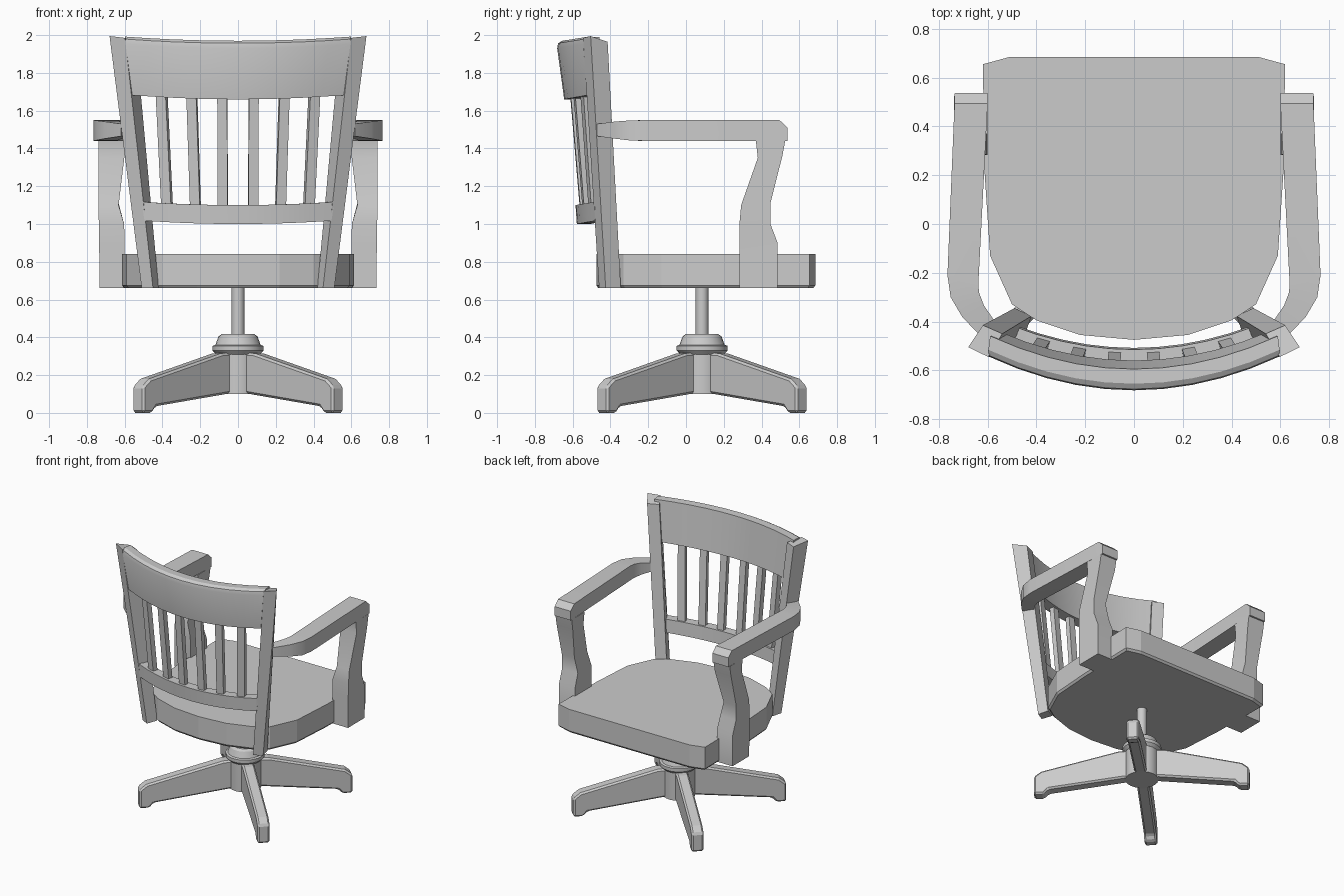
import bpy, bmesh, math
from mathutils import Matrix, Vector

if "Cube" in bpy.data.objects:
    bpy.data.objects.remove(bpy.data.objects["Cube"])


def loft(name, rings, smooth=False, bevel=0.0):
    """Skin a list of equal-length closed rings and cap both ends."""
    bm = bmesh.new()
    rows = [[bm.verts.new(p) for p in r] for r in rings]
    n = len(rows[0])
    for a, b in zip(rows, rows[1:]):
        for i in range(n):
            j = (i + 1) % n
            bm.faces.new((a[i], a[j], b[j], b[i]))
    bm.faces.new(rows[0])
    bm.faces.new(rows[-1])
    bmesh.ops.recalc_face_normals(bm, faces=bm.faces)
    me = bpy.data.meshes.new(name)
    bm.to_mesh(me)
    bm.free()
    ob = bpy.data.objects.new(name, me)
    bpy.context.collection.objects.link(ob)
    if bevel:
        m = ob.modifiers.new("bevel", 'BEVEL')
        m.width, m.segments, m.limit_method = bevel, 1, 'ANGLE'
    if smooth:
        bpy.ops.object.select_all(action='DESELECT')
        ob.select_set(True)
        bpy.context.view_layer.objects.active = ob
        bpy.ops.object.shade_smooth_by_angle(angle=math.radians(30))
    return ob


def lathe(name, profile, sides=24):
    rings = [[(r * math.cos(2 * math.pi * i / sides),
               CY + r * math.sin(2 * math.pi * i / sides), z)
              for i in range(sides)] for r, z in profile]
    return loft(name, rings, smooth=True)


CY = 0.085   # base centre
BOW = 0.39   # bow of the backrest

# Base hub, collar and post
lathe("base_hub", [(0.115, 0.10), (0.115, 0.32)], 20)
lathe("base_collar", [(0.115, 0.31), (0.135, 0.33), (0.135, 0.355), (0.12, 0.36),
                      (0.103, 0.405), (0.085, 0.418)])
lathe("post", [(0.034, 0.40), (0.034, 0.69)], 16)

# Four diagonal base legs
prof = [(0.75, 0), (0.75, 0.14), (0.70, 0.18), (0.16, 0.315), (0.04, 0.32),
        (0.04, 0.10), (0.12, 0.10), (0.65, 0.035), (0.68, 0)]
for k in range(4):
    rot = Matrix.Translation((0, CY, 0)) @ Matrix.Rotation(math.radians(45 + 90 * k), 4, 'Z')
    loft(f"base_leg_{k + 1}", [[rot @ Vector((r, w, z)) for r, z in prof]
                               for w in (-0.043, 0.043)], bevel=0.012)

# Seat with a slightly tucked bottom edge
half = [(0.51, 0.685), (0.62, 0.655), (0.612, 0.2), (0.59, -0.13), (0.50, -0.33),
        (0.40, -0.395), (0.22, -0.455)]
outline = half + [(0, -0.475)] + [(-x, y) for x, y in reversed(half)]


def seat_ring(s, z):
    return [(x * s, 0.1 + (y - 0.1) * s, z) for x, y in outline]


loft("seat", [seat_ring(0.98, 0.66), seat_ring(1, 0.675), seat_ring(1, 0.84)])

# Curved back rails: section points are (y, z, half length)
def rail(name, section, lift):
    rings = []
    for i in range(11):
        t = -1 + i / 5
        rings.append([(t * h, y + BOW * (t * h) ** 2, z + lift * t * t) for y, z, h in section])
    loft(name, rings, smooth=True)


rail("top_rail", [(-0.645, 1.66, 0.56), (-0.682, 1.93, 0.595), (-0.677, 1.957, 0.597),
                  (-0.655, 1.97, 0.597), (-0.595, 1.968, 0.59), (-0.56, 1.66, 0.555)], 0.022)
rail("lower_rail", [(-0.578, 1.0, 0.495), (-0.585, 1.10, 0.51),
                    (-0.515, 1.10, 0.50), (-0.508, 1.0, 0.485)], 0.017)

# Six back slats fanning upward
def slat_ring(x, yc, z):
    y, w, d = yc + BOW * x * x, 0.026, 0.018
    tilt = 2 * BOW * x
    return [(x + u * w - v * d * tilt, y + u * w * tilt + v * d, z)
            for u, v in ((-1, -1), (1, -1), (1, 1), (-1, 1))]


for i, (lo, hi) in enumerate([(0.08, 0.083), (0.225, 0.245), (0.375, 0.405)]):
    for s, side in ((1, "right"), (-1, "left")):
        loft(f"slat_{side}_{i + 1}", [slat_ring(s * lo, -0.545, 1.08),
                                      slat_ring(s * hi, -0.598, 1.70)])

for s, side in ((1, "right"), (-1, "left")):
    # Splayed back post, turned to follow the bow
    low = [(0.51, -0.425, 0.66), (0.45, -0.46, 0.66), (0.42, -0.377, 0.66), (0.49, -0.345, 0.66)]
    top = [(0.68, -0.505, 1.995), (0.598, -0.545, 1.985), (0.54, -0.45, 1.965), (0.62, -0.415, 1.965)]
    loft(f"back_post_{side}", [[(s * x, y, z) for x, y, z in r] for r in (low, top)])

    # Arm upright: back y, z, front y, z, inner x, outer x
    up = [(0.283, 0.66, 0.485, 0.66, 0.60, 0.733), (0.283, 0.90, 0.485, 0.90, 0.60, 0.735),
          (0.283, 1.00, 0.447, 1.00, 0.603, 0.737), (0.292, 1.10, 0.447, 1.11, 0.632, 0.738),
          (0.38, 1.35, 0.51, 1.36, 0.602, 0.738), (0.37, 1.44, 0.525, 1.44, 0.60, 0.738)]
    loft(f"arm_upright_{side}", [[(s * xi, yb, zb), (s * xo, yb, zb), (s * xo, yf, zf), (s * xi, yf, zf)]
                                 for yb, zb, yf, zf, xi, xo in up], smooth=True)

    # Armrest: inner x, y, outer x, y, bottom z, top z
    arm = [(0.60, 0.525, 0.735, 0.525, 1.44, 1.44), (0.60, 0.538, 0.735, 0.538, 1.44, 1.51),
           (0.60, 0.495, 0.736, 0.495, 1.44, 1.55),
           (0.638, -0.24, 0.765, -0.21, 1.44, 1.55), (0.636, -0.28, 0.752, -0.30, 1.443, 1.548),
           (0.615, -0.335, 0.705, -0.38, 1.452, 1.542), (0.57, -0.40, 0.62, -0.47, 1.465, 1.53)]
    loft(f"armrest_{side}", [[(s * xi, yi, z0), (s * xo, yo, z0), (s * xo, yo, z1), (s * xi, yi, z1)]
                             for xi, yi, xo, yo, z0, z1 in arm[1:]], smooth=True)
